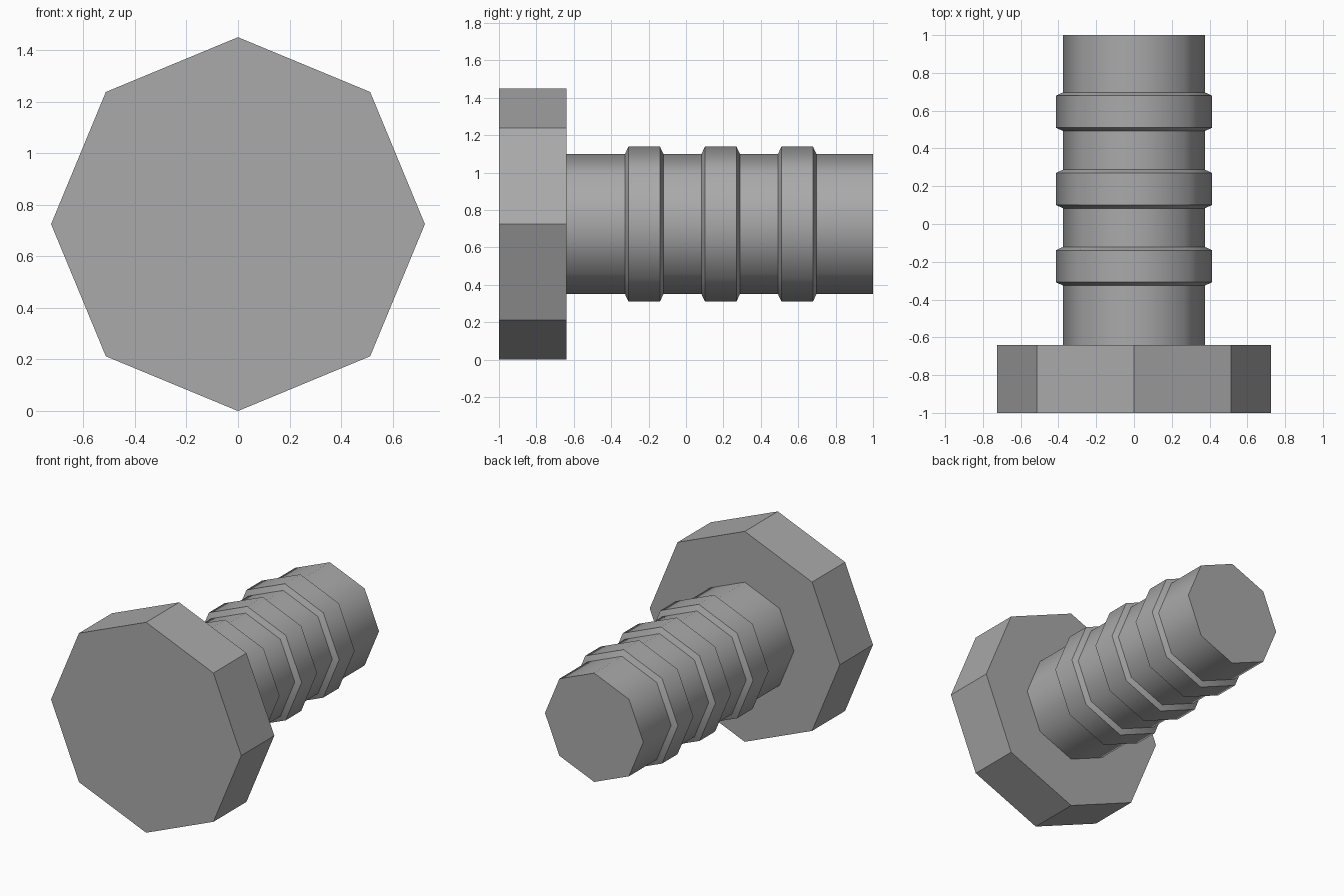
import bpy, bmesh, math

cube = bpy.data.objects.get("Cube")
if cube:
    bpy.data.objects.remove(cube, do_unlink=True)

SIDES = 8
AXIS_Z = 0.725

steel = bpy.data.materials.new("grey_steel")
steel.use_nodes = True
steel.diffuse_color = (0.4, 0.4, 0.4, 1)
steel.node_tree.nodes["Principled BSDF"].inputs["Base Color"].default_value = (0.4, 0.4, 0.4, 1)


def turned(name, profile):
    """Octagonal solid along y from (y, radius) pairs, with closed ends."""
    bm = bmesh.new()
    loops = []
    for y, r in profile:
        angles = [2 * math.pi * i / SIDES for i in range(SIDES)]
        loops.append([bm.verts.new((r * math.cos(a), y, r * math.sin(a))) for a in angles])
    for a, b in zip(loops, loops[1:]):
        for i in range(SIDES):
            j = (i + 1) % SIDES
            bm.faces.new((a[i], a[j], b[j], b[i]))
    bm.faces.new(loops[0])
    bm.faces.new(loops[-1])
    bmesh.ops.recalc_face_normals(bm, faces=bm.faces)
    mesh = bpy.data.meshes.new(name)
    bm.to_mesh(mesh)
    bm.free()
    mesh.materials.append(steel)
    obj = bpy.data.objects.new(name, mesh)
    obj.location.z = AXIS_Z
    bpy.context.collection.objects.link(obj)
    return obj


# Flat-sided bolt head
turned("bolt_head", [(-1, 0.725), (-0.64, 0.725)])

# Shank with three chamfered ridges
shank_r, ridge_r, chamfer, ridge_len = 0.375, 0.414, 0.018, 0.205
profile = [(-0.65, shank_r)]
for start in (-0.326, 0.083, 0.492):
    end = start + ridge_len
    profile += [(start, shank_r), (start + chamfer, ridge_r),
                (end - chamfer, ridge_r), (end, shank_r)]
profile.append((1, shank_r))
shank = turned("ridged_shank", profile)

# Round shading along the shank, crisp ridge edges
bpy.ops.object.select_all(action='DESELECT')
shank.select_set(True)
bpy.context.view_layer.objects.active = shank
bpy.ops.object.shade_smooth_by_angle(angle=math.radians(50))
